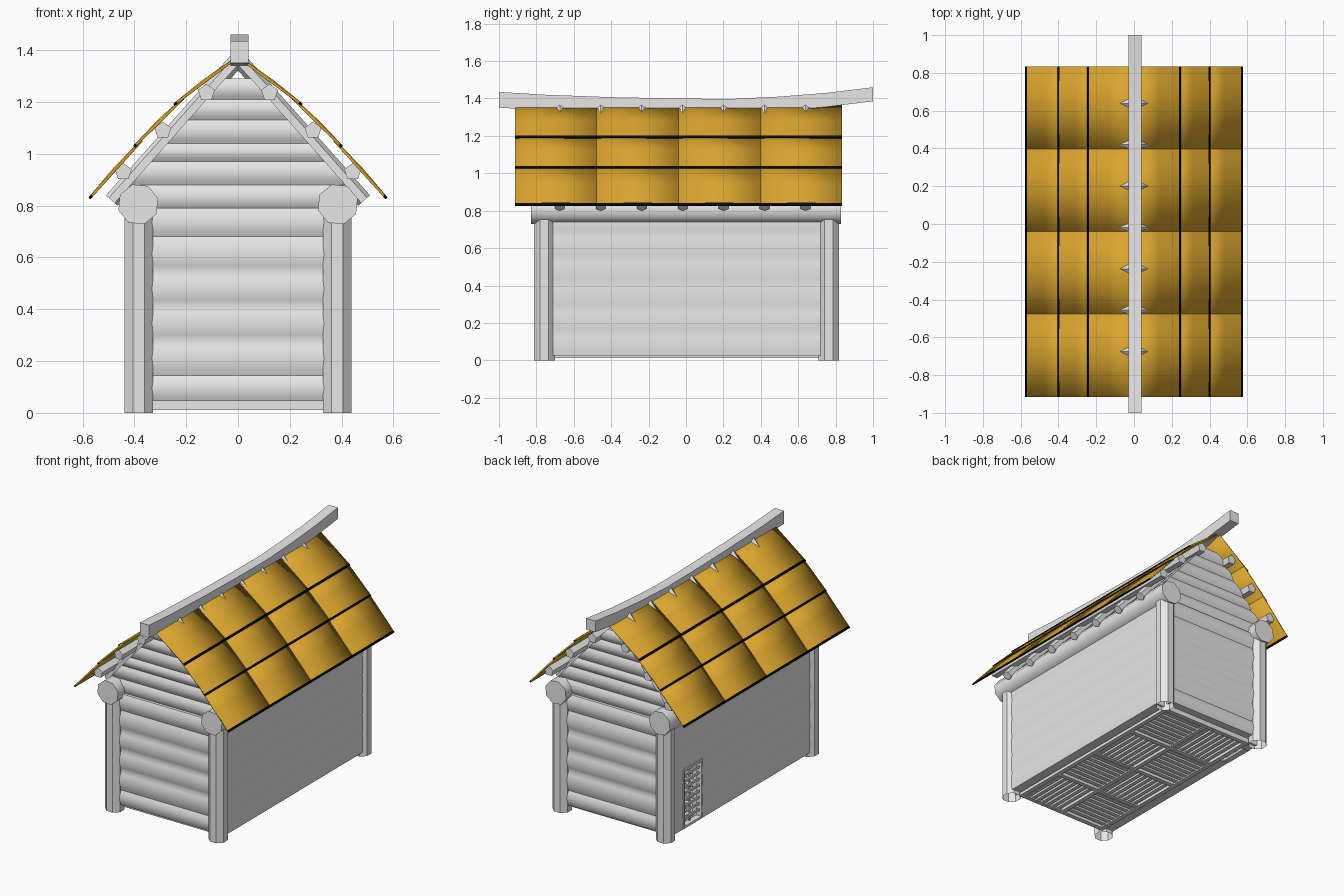
import bpy, bmesh, math
from mathutils import Vector, Matrix

if "Cube" in bpy.data.objects:
    bpy.data.objects.remove(bpy.data.objects["Cube"])


def material(name, rgb):
    m = bpy.data.materials.new(name)
    m.diffuse_color = (*rgb, 1)
    m.use_nodes = True
    m.node_tree.nodes["Principled BSDF"].inputs["Base Color"].default_value = m.diffuse_color
    return m


GREY = material("pale grey wood", (0.8, 0.8, 0.8))
GOLD = material("golden thatch", (0.71, 0.38, 0.028))
BLACK = material("black edge", (0.002, 0.002, 0.002))


def finish(name, bm, mats=(GREY,), smooth=None):
    bmesh.ops.recalc_face_normals(bm, faces=bm.faces[:])
    me = bpy.data.meshes.new(name)
    bm.to_mesh(me)
    bm.free()
    ob = bpy.data.objects.new(name, me)
    bpy.context.collection.objects.link(ob)
    for m in mats:
        me.materials.append(m)
    if smooth:
        bpy.ops.object.select_all(action='DESELECT')
        ob.select_set(True)
        bpy.context.view_layer.objects.active = ob
        bpy.ops.object.shade_smooth_by_angle(angle=math.radians(smooth))
    return ob


def add_log(bm, p0, p1, r, sides, twist=0, caps=True):
    p0, p1 = Vector(p0), Vector(p1)
    d = p1 - p0
    mat = (Matrix.Translation((p0 + p1) / 2) @ d.to_track_quat('Z', 'Y').to_matrix().to_4x4()
           @ Matrix.Rotation(twist, 4, 'Z'))
    bmesh.ops.create_cone(bm, cap_ends=caps, segments=sides, radius1=r, radius2=r,
                          depth=d.length, matrix=mat)


def add_box(bm, lo, hi):
    lo, hi = Vector(lo), Vector(hi)
    mat = Matrix.Translation((lo + hi) / 2) @ Matrix.Diagonal((*(hi - lo), 1))
    bmesh.ops.create_cube(bm, size=1, matrix=mat)


def add_log_wall(bm, levels, extent, centre, base, bulge, along_x):
    """Stacked rounded logs between the levels; extent(z) gives both ends."""
    steps = 6
    rings = []
    for z0, z1 in zip(levels, levels[1:]):
        for i in range(0 if not rings else 1, steps + 1):
            t = i / steps
            z = z0 + (z1 - z0) * t
            h = base + bulge * (1 - (2 * t - 1) ** 2)
            a, b = extent(z)
            pts = [(a, centre - h), (b, centre - h), (b, centre + h), (a, centre + h)]
            rings.append([bm.verts.new((p, q, z) if along_x else (q, p, z)) for p, q in pts])
    for r, s in zip(rings, rings[1:]):
        for k in range(4):
            n = (k + 1) % 4
            bm.faces.new((r[k], r[n], s[n], s[k]))
    bm.faces.new(rings[0])
    bm.faces.new(rings[-1])


# corner posts and top plate logs
bm = bmesh.new()
for sx in (-1, 1):
    for y in (-0.757, 0.763):
        add_log(bm, (sx * 0.383, y, 0), (sx * 0.383, y, 0.79), 0.06, 8, math.pi / 8, caps=False)
finish("corner_posts", bm, smooth=40)
bm = bmesh.new()
for sx in (-1, 1):
    add_log(bm, (sx * 0.385, -0.83, 0.805), (sx * 0.385, 0.83, 0.805), 0.08, 8,
            math.pi / 8 + 0.1)
finish("top_plate_logs", bm, smooth=50)

# log walls
LEVELS = [0.025, 0.145, 0.278, 0.412, 0.545, 0.68, 0.79]
GABLE = [0.79, 0.88, 0.97, 1.04, 1.13, 1.21, 1.29]


def gable_extent(z):
    w = min(0.42, (1.37 - z) / 1.125 - 0.02)
    return -w, w


for name, s, y in (("front", -1, -0.74), ("back", 1, 0.746)):
    bm = bmesh.new()
    add_log_wall(bm, [0.045] + LEVELS[1:], lambda z: (-0.34, 0.34), y, 0.03, 0.014, True)
    finish(name + "_wall", bm, smooth=40)
    bm = bmesh.new()
    add_log_wall(bm, GABLE, gable_extent, y - s * 0.02, 0.03, 0.014, True)
    finish(name + "_gable", bm, smooth=40)

bm = bmesh.new()
add_log_wall(bm, LEVELS, lambda z: (-0.71, 0.72), 0.385, 0.032, 0.004, False)
finish("right_wall", bm, smooth=60)

# left wall leaves a hatch opening near the back
bm = bmesh.new()
add_log_wall(bm, LEVELS[3:], lambda z: (-0.71, 0.72), -0.385, 0.032, 0.004, False)
for a, b in ((-0.71, 0.43), (0.63, 0.72)):
    add_log_wall(bm, LEVELS[:4], lambda z: (a, b), -0.385, 0.032, 0.004, False)
finish("left_wall", bm, smooth=60)

# slatted hatch
bm = bmesh.new()
for y in (0.43, 0.615):
    add_box(bm, (-0.425, y, 0.03), (-0.385, y + 0.015, 0.425))
for z in (0.03, 0.41):
    add_box(bm, (-0.425, 0.43, z), (-0.385, 0.63, z + 0.015))
for i in range(8):
    z = 0.08 + i * 0.041
    add_box(bm, (-0.412, 0.44, z), (-0.402, 0.62, z + 0.014))
add_box(bm, (-0.402, 0.525, 0.03), (-0.394, 0.537, 0.41))
finish("slatted_hatch", bm)

# floor frame and parquet-like slats
bm = bmesh.new()
for x in (-0.33, 0, 0.33):
    add_box(bm, (x - 0.015, -0.72, 0.012), (x + 0.015, 0.72, 0.05))
for j in range(5):
    y = -0.71 + j * 0.355
    add_box(bm, (-0.34, y - 0.015, 0.012), (0.34, y + 0.015, 0.05))
finish("floor_frame", bm)
bm = bmesh.new()
for i in range(2):
    for j in range(4):
        x, y = -0.33 + i * 0.33, -0.71 + j * 0.355
        for k in range(7):
            if (i + j) % 2:
                c = x + 0.33 * (k + 1) / 8
                add_box(bm, (c - 0.013, y, 0.02), (c + 0.013, y + 0.355, 0.04))
            else:
                c = y + 0.355 * (k + 1) / 8
                add_box(bm, (x, c - 0.014, 0.02), (x + 0.33, c + 0.014, 0.04))
finish("floor_slats", bm)

# rafters and purlins
bm = bmesh.new()
for k in range(7):
    y = -0.675 + k * 0.219
    for sx in (-1, 1):
        add_log(bm, (sx * 0.487, y, 0.82), (sx * 0.004, y, 1.362), 0.03, 6)
finish("rafters", bm)
bm = bmesh.new()
for sx in (-1, 1):
    for x, z in ((0.122, 1.236), (0.29, 1.09), (0.443, 0.93)):
        add_log(bm, (sx * x, -0.85, z), (sx * x, 0.82, z), 0.034, 5)
finish("purlins", bm)

# roof: three overlapping rows of four puffed panels on each slope
ROWS = [(0.015, 1.37, 0.25, 1.193), (0.215, 1.217, 0.405, 1.03), (0.375, 1.055, 0.577, 0.831)]
US = [0, 0.5, 0.95, 1]  # the last strip is the black lower edge
VS = [0, 0.5, 1]


def add_tile(bm, sx, row, y0, y1):
    x0, z0, x1, z1 = row
    d = Vector((x1 - x0, 0, z1 - z0))
    n = Vector((-d.z, 0, d.x)).normalized()
    layers = []
    for top in (True, False):
        grid = []
        for u in US:
            for v in VS:
                puff = 0.005 * (1 - (2 * u - 1) ** 2) * (1 - (2 * v - 1) ** 2)
                p = Vector((x0, y0 + (y1 - y0) * v, z0)) + d * u + n * (puff if top else -0.01)
                grid.append(bm.verts.new((p.x * sx, p.y, p.z)))
        layers.append(grid)
    w, rows, cols = len(VS), len(US) - 1, len(VS) - 1
    for g in layers:
        for i in range(rows):
            for j in range(cols):
                a = i * w + j
                f = bm.faces.new((g[a], g[a + 1], g[a + w + 1], g[a + w]))
                f.material_index = int(i == rows - 1)
    t, b = layers
    ends = [(s + k, s + k + 1) for s in (0, rows * w) for k in range(cols)]
    sides = [(k * w + s, k * w + w + s) for s in (0, cols) for k in range(rows)]
    for p, q in ends + sides:
        f = bm.faces.new((t[p], t[q], b[q], b[p]))
        f.material_index = int(q >= rows * w)


for name, sx in (("left", -1), ("right", 1)):
    bm = bmesh.new()
    for row in ROWS:
        for c in range(4):
            y = -0.915 + c * 0.4375
            add_tile(bm, sx, row, y, y + 0.4375)
    ob = finish(name + "_roof", bm, (GOLD, BLACK))
    ob.data.shade_smooth()

# sagging ridge beam: (y, bottom, top)
RIDGE = [(-1, 1.35, 1.435), (-0.75, 1.34, 1.42), (-0.4, 1.33, 1.407), (0, 1.325, 1.399),
         (0.25, 1.325, 1.398), (0.5, 1.335, 1.41), (0.75, 1.355, 1.43), (1, 1.385, 1.46)]
bm = bmesh.new()
rings = [[bm.verts.new(p) for p in ((-0.028, y, b), (0.041, y, b), (0.041, y, t), (-0.028, y, t))]
         for y, b, t in RIDGE]
for r, s in zip(rings, rings[1:]):
    for k in range(4):
        n = (k + 1) % 4
        bm.faces.new((r[k], r[n], s[n], s[k]))
bm.faces.new(rings[0])
bm.faces.new(rings[-1])
finish("ridge_beam", bm, smooth=30)
